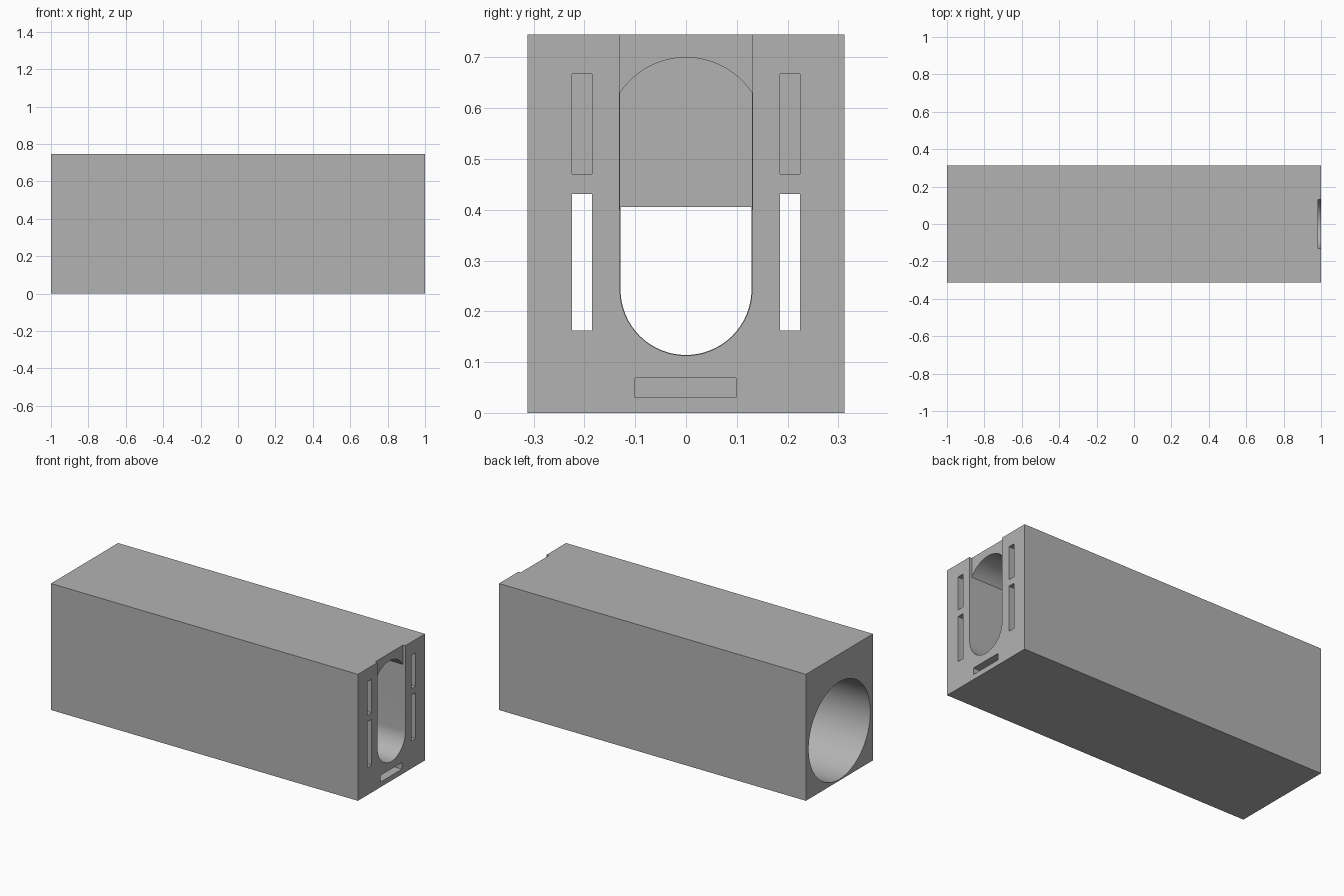
import bpy, bmesh, math
from mathutils import Matrix

old = bpy.data.objects.get("Cube")
if old:
    bpy.data.objects.remove(old, do_unlink=True)

grey = bpy.data.materials.new("light_grey")
grey.use_nodes = True
grey.diffuse_color = (0.45, 0.45, 0.45, 1)
grey.node_tree.nodes["Principled BSDF"].inputs["Base Color"].default_value = (0.45, 0.45, 0.45, 1)


def prism(name, profile, x0, x1):
    """Extrude a (y, z) outline along x."""
    bm = bmesh.new()
    face = bm.faces.new([bm.verts.new((x0, y, z)) for y, z in profile])
    ext = bmesh.ops.extrude_face_region(bm, geom=[face])
    verts = [v for v in ext["geom"] if isinstance(v, bmesh.types.BMVert)]
    bmesh.ops.translate(bm, verts=verts, vec=(x1 - x0, 0, 0))
    bmesh.ops.recalc_face_normals(bm, faces=bm.faces)
    mesh = bpy.data.meshes.new(name)
    bm.to_mesh(mesh)
    bm.free()
    mesh.materials.append(grey)
    obj = bpy.data.objects.new(name, mesh)
    bpy.context.collection.objects.link(obj)
    return obj


def rect(y0, y1, z0, z1):
    return [(y0, z0), (y1, z0), (y1, z1), (y0, z1)]


def arc(cz, r, a0, a1, n):
    angles = [math.radians(a0 + (a1 - a0) * i / n) for i in range(n + 1)]
    return [(r * math.cos(a), cz + r * math.sin(a)) for a in angles]


body = prism("housing_body", rect(-0.312, 0.312, 0, 0.745), -1, 1)

# Round bore from one end
cutters = [prism("bore_cutter", arc(0.295, 0.287, 0, 360, 96)[:-1], -1.1, 0.5)]

# Window through the end wall, with a round bottom and flat top
bottom = arc(0.243, 0.129, 180, 360, 32)
cutters.append(prism("window_cutter", bottom + [(0.129, 0.405), (-0.129, 0.405)], 0.4, 0.7))

# Arched pocket in front of the window
rise = math.degrees(math.asin(0.086 / 0.156))
pocket = arc(0.243, 0.13, 180, 360, 32) + arc(0.544, 0.156, rise, 180 - rise, 24)
cutters.append(prism("pocket_cutter", pocket, 0.6, 1.1))

# Shallow channel running up to the roof
cutters.append(prism("channel_cutter", rect(-0.131, 0.131, 0.4, 0.8), 0.985, 1.1))

# Side slots and lower slot
for s in (-1, 1):
    y0, y1 = sorted((s * 0.185, s * 0.225))
    cutters.append(prism("upper_slot_cutter", rect(y0, y1, 0.47, 0.667), 0.8, 1.1))
    cutters.append(prism("lower_slot_cutter", rect(y0, y1, 0.162, 0.431), 0.4, 1.1))
cutters.append(prism("base_slot_cutter", rect(-0.1, 0.098, 0.03, 0.069), 0.8, 1.1))

bpy.ops.object.select_all(action="DESELECT")
body.select_set(True)
bpy.context.view_layer.objects.active = body
for cutter in cutters:
    mod = body.modifiers.new("cut", "BOOLEAN")
    mod.operation = "DIFFERENCE"
    mod.solver = "EXACT"
    mod.object = cutter
    bpy.ops.object.modifier_apply(modifier=mod.name)
    bpy.data.objects.remove(cutter, do_unlink=True)

bpy.ops.object.shade_smooth_by_angle(angle=math.radians(30))
